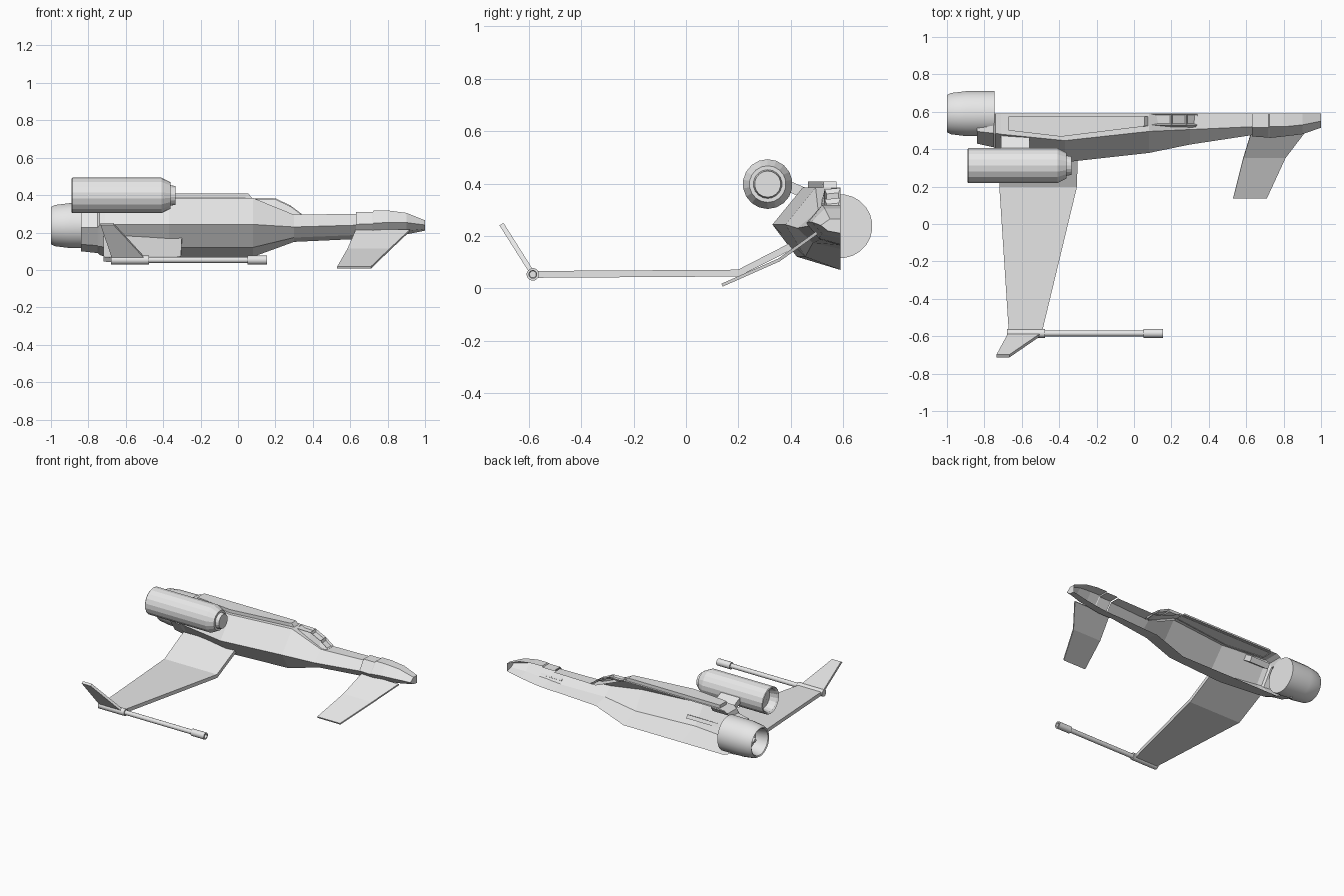
import bpy, bmesh, math
from mathutils import Vector

cube = bpy.data.objects.get("Cube")
if cube:
    bpy.data.objects.remove(cube, do_unlink=True)

grey = bpy.data.materials.new("light_grey")
grey.use_nodes = True
grey.diffuse_color = (0.8, 0.8, 0.8, 1)
grey.node_tree.nodes["Principled BSDF"].inputs["Base Color"].default_value = grey.diffuse_color

MID = 0.59  # centre plane of the fuselage


def finish(name, bm):
    bmesh.ops.recalc_face_normals(bm, faces=bm.faces)
    mesh = bpy.data.meshes.new(name)
    bm.to_mesh(mesh)
    bm.free()
    mesh.materials.append(grey)
    obj = bpy.data.objects.new(name, mesh)
    bpy.context.collection.objects.link(obj)
    return obj


def loft(name, rings, closed=False, start=False, end=False):
    """Skin a list of equally long point rings."""
    bm = bmesh.new()
    rows = [[bm.verts.new(p) for p in ring] for ring in rings]
    count = len(rows[0])
    for a, b in zip(rows, rows[1:]):
        for i in range(count if closed else count - 1):
            j = (i + 1) % count
            bm.faces.new((a[i], a[j], b[j], b[i]))
    if start:
        bm.faces.new(rows[0])
    if end:
        bm.faces.new(rows[-1])
    return finish(name, bm)


def lathe(name, profile, y, z, sides, angle=None):
    """Turn (x, radius) points around a line along x."""
    rings = []
    for x, r in profile:
        turns = [2 * math.pi * (i + 0.5) / sides for i in range(sides)]
        rings.append([(x, y + r * math.cos(t), z + r * math.sin(t)) for t in turns])
    obj = loft(name, rings, True, True, True)
    if angle:
        bpy.ops.object.select_all(action='DESELECT')
        obj.select_set(True)
        bpy.context.view_layer.objects.active = obj
        bpy.ops.object.shade_smooth_by_angle(angle=math.radians(angle))
    return obj


def blade(name, stations, thick):
    """Thin aerofoil: stations are (x_back, x_front, y, z)."""
    mids = [Vector((0, s[2], s[3])) for s in stations]
    rings = []
    for i, (xb, xf, y, z) in enumerate(stations):
        run = (mids[min(i + 1, len(mids) - 1)] - mids[max(i - 1, 0)]).normalized()
        n = Vector((0, -run.z, run.y)) * thick / 2
        rings.append([(xb, y + n.y, z + n.z), (xf, y + n.y, z + n.z),
                      (xf, y - n.y, z - n.z), (xb, y - n.y, z - n.z)])
    return loft(name, rings, True, True, True)


def hull_ring(x, ridge_y, crease_y, top, bottom):
    h = top - bottom
    return [(x, MID, top), (x, ridge_y, top),
            (x, crease_y, bottom + 0.55 * h),
            (x, crease_y + 0.36 * (MID - crease_y), bottom + 0.16 * h),
            (x, MID, bottom)]


# Fuselage half shell, open on the centre plane
hull = [(-0.84, 0.495, 0.43, 0.33, 0.10), (-0.75, 0.485, 0.41, 0.34, 0.09),
        (-0.74, 0.485, 0.40, 0.37, 0.08), (-0.71, 0.48, 0.39, 0.385, 0.07),
        (-0.37, 0.446, 0.33, 0.385, 0.07), (0.08, 0.495, 0.38, 0.385, 0.07),
        (0.30, 0.505, 0.425, 0.295, 0.15), (0.63, 0.52, 0.475, 0.30, 0.165)]
loft("fuselage", [hull_ring(*s) for s in hull], start=True)

# Nose section, a little wider than the neck
nose = [(0.63, 0.515, 0.468, 0.31, 0.163), (0.72, 0.515, 0.462, 0.31, 0.167),
        (0.725, 0.52, 0.46, 0.318, 0.167), (0.80, 0.52, 0.468, 0.318, 0.175),
        (0.90, 0.53, 0.48, 0.305, 0.19), (1.0, 0.55, 0.515, 0.265, 0.21)]
loft("nose", [hull_ring(*s) for s in nose], end=True)

# Raised spine panel
outline = [(-0.67, 0.575), (0.08, 0.575), (0.08, 0.525),
           (0.04, 0.52), (-0.39, 0.467), (-0.67, 0.50)]
loft("spine_panel", [[(x, y, 0.38) for x, y in outline],
                     [(min(x, 0.055), y, 0.408) for x, y in outline]], True, end=True)

# Canopy with recessed panes
rings = [[(x, MID, z), (x, 0.53, z - 0.005), (x, 0.515, low)]
         for x, z, low in ((0.09, 0.385, 0.37), (0.20, 0.383, 0.32),
                           (0.28, 0.345, 0.295), (0.34, 0.30, 0.285))]
canopy = loft("canopy", rings)
bm = bmesh.new()
bm.from_mesh(canopy.data)
panes = [f for f in bm.faces if f.normal.z > 0.7 or f.normal.z < -0.7]
bmesh.ops.inset_individual(bm, faces=panes, thickness=0.01, depth=0)
for f in panes:
    bmesh.ops.translate(bm, verts=f.verts, vec=(0, 0, -0.015))
bm.to_mesh(canopy.data)
bm.free()

# Main engine on the centre plane, with a recessed nozzle and hub
lathe("main_engine", [(-0.96, 0.012), (-0.91, 0.04), (-0.91, 0.075), (-0.995, 0.092),
                      (-1.0, 0.10), (-0.98, 0.111), (-0.90, 0.121), (-0.745, 0.122)],
      MID, 0.237, 24, 40)

# Side engine nacelle
lathe("nacelle", [(-0.84, 0.02), (-0.83, 0.045), (-0.83, 0.07), (-0.88, 0.08),
                  (-0.89, 0.09), (-0.885, 0.095), (-0.41, 0.095), (-0.36, 0.07),
                  (-0.36, 0.055), (-0.335, 0.05)], 0.312, 0.398, 18)
blade("nacelle_pylon", [(-0.71, -0.56, 0.38, 0.395), (-0.71, -0.56, 0.45, 0.365),
                        (-0.71, -0.56, 0.51, 0.325)], 0.04)

# Main wing, cranked near the root
blade("wing", [(-0.67, -0.49, -0.57, 0.053), (-0.72, -0.305, 0.20, 0.058),
               (-0.72, -0.30, 0.42, 0.17)], 0.026)
blade("winglet", [(-0.67, -0.49, -0.585, 0.055), (-0.735, -0.665, -0.705, 0.245)], 0.018)

# Canard under the nose
blade("canard", [(0.53, 0.71, 0.138, 0.012), (0.585, 0.81, 0.355, 0.108),
                 (0.63, 0.92, 0.50, 0.212)], 0.012)

# Wingtip cannon
lathe("cannon", [(-0.68, 0.024), (-0.475, 0.024), (-0.475, 0.016), (0.05, 0.016),
                 (0.05, 0.024), (0.155, 0.024), (0.155, 0.015), (0.13, 0.013)],
      -0.585, 0.053, 16, 30)
